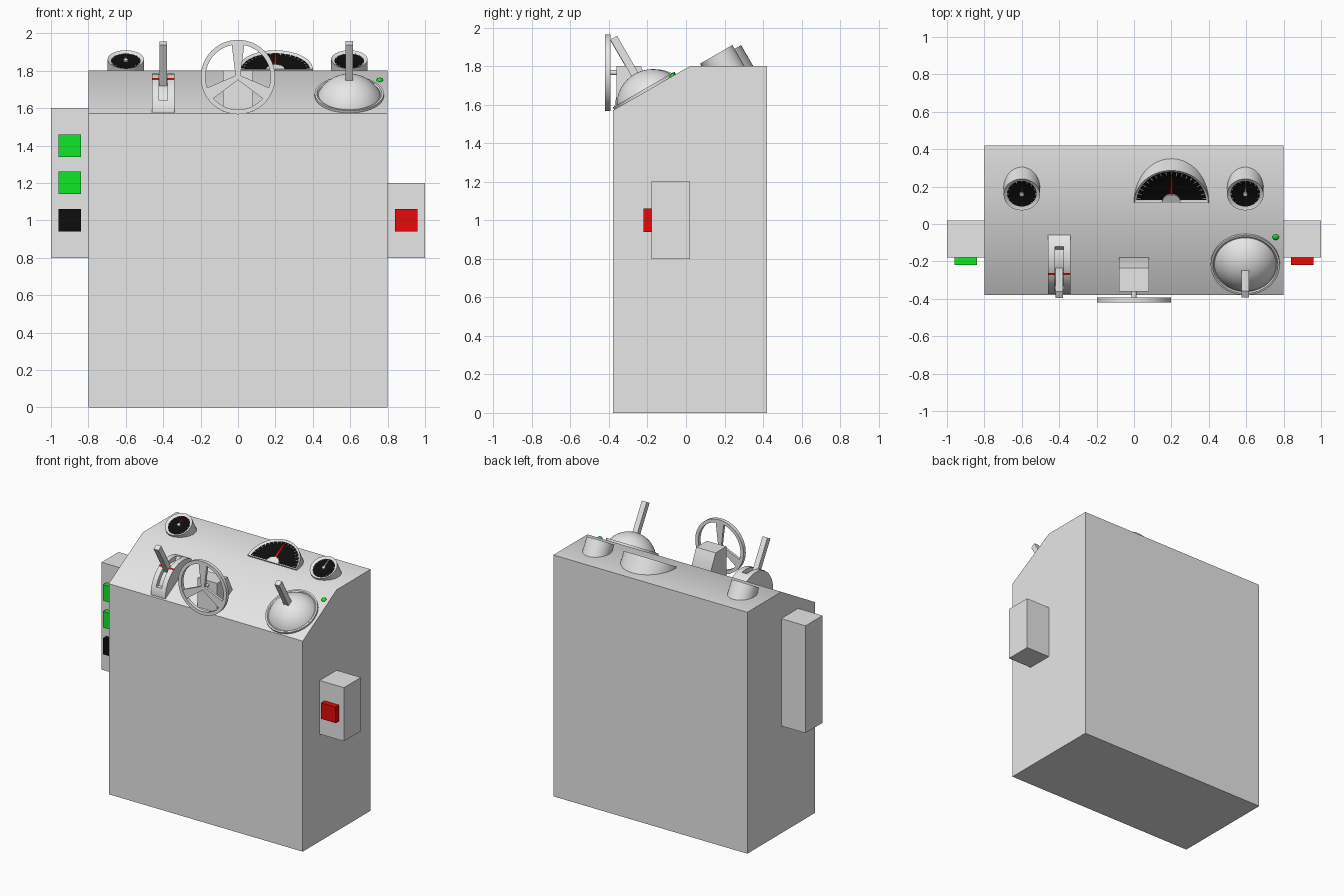
import bpy, bmesh, math
from mathutils import Matrix, Vector

if "Cube" in bpy.data.objects:
    bpy.data.objects.remove(bpy.data.objects["Cube"])


def material(name, rgb):
    m = bpy.data.materials.new(name)
    m.diffuse_color = (*rgb, 1)
    m.use_nodes = True
    m.node_tree.nodes["Principled BSDF"].inputs["Base Color"].default_value = m.diffuse_color
    return m


GREY = material("grey", (0.8, 0.8, 0.8))
BLACK = material("black", (0.004, 0.004, 0.004))
RED = material("red", (0.85, 0.003, 0.003))
GREEN = material("green", (0.005, 0.8, 0.02))

TILT = math.radians(30)
SIDE = Matrix(((0, 0, 1, 0), (1, 0, 0, 0), (0, 1, 0, 0), (0, 0, 0, 1)))  # profile in yz, depth in x
FRONT = Matrix.Rotation(math.pi / 2, 4, 'X')                             # profile in xz, depth to -y


def tilted(x, y, z):
    return Matrix.Translation((x, y, z)) @ Matrix.Rotation(TILT, 4, 'X')


def on_slope(x, y):
    return tilted(x, y, 1.57 + (y + 0.38) * math.tan(TILT))


def finish(name, bm, matrix, mats):
    bmesh.ops.recalc_face_normals(bm, faces=bm.faces)
    bm.transform(matrix)
    me = bpy.data.meshes.new(name)
    bm.to_mesh(me)
    bm.free()
    for m in mats:
        me.materials.append(m)
    for p in me.polygons:
        p.use_smooth = True
    me.set_sharp_from_angle(angle=math.radians(40))
    ob = bpy.data.objects.new(name, me)
    bpy.context.collection.objects.link(ob)
    return ob


def prism(name, pts, lo, hi, matrix=Matrix(), mat=GREY, inset=0, sink=0):
    """Extrude an outline in z; optionally sink an inset black panel in its top."""
    bm = bmesh.new()
    base = bm.faces.new([bm.verts.new((x, y, lo)) for x, y in pts])
    ext = bmesh.ops.extrude_face_region(bm, geom=[base], use_keep_orig=True)["geom"]
    top = [f for f in ext if isinstance(f, bmesh.types.BMFace)][0]
    bmesh.ops.translate(bm, verts=top.verts, vec=(0, 0, hi - lo))
    if inset:
        bmesh.ops.recalc_face_normals(bm, faces=bm.faces)
        bmesh.ops.inset_individual(bm, faces=[top], thickness=inset, use_even_offset=True)
        bmesh.ops.translate(bm, verts=top.verts, vec=(0, 0, -sink))
        top.material_index = 1
    return finish(name, bm, matrix, [mat, BLACK])


def lathe(name, pts, matrix, mat=GREY, steps=48):
    """Spin a radius/height outline about z."""
    bm = bmesh.new()
    vs = [bm.verts.new((r, 0, z)) for r, z in pts]
    es = [bm.edges.new(p) for p in zip(vs, vs[1:])]
    bmesh.ops.spin(bm, geom=vs + es, cent=(0, 0, 0), axis=(0, 0, 1),
                   angle=2 * math.pi, steps=steps)
    bmesh.ops.remove_doubles(bm, verts=bm.verts, dist=1e-5)
    return finish(name, bm, matrix, [mat])


def box(name, x0, x1, y0, y1, z0, z1, mat=GREY, matrix=Matrix()):
    return prism(name, [(x0, y0), (x1, y0), (x1, y1), (x0, y1)], z0, z1, matrix, mat)


def arc(r, a0, a1, n):
    return [(r * math.cos(a0 + (a1 - a0) * i / n), r * math.sin(a0 + (a1 - a0) * i / n))
            for i in range(n + 1)]


# Main cabinet with sloping control panel
prism("cabinet", [(-0.38, 0), (0.42, 0), (0.42, 1.8), (0.02, 1.8), (-0.38, 1.57)],
      -0.8, 0.8, SIDE)

# Side boxes and push buttons
box("left_box", -1, -0.8, -0.18, 0.02, 0.8, 1.6)
box("right_box", 0.8, 1, -0.18, 0.02, 0.8, 1.2)
for name, x, z, mat in (("upper_green_button", -0.9, 1.4, GREEN),
                        ("lower_green_button", -0.9, 1.2, GREEN),
                        ("black_button", -0.9, 1.0, BLACK),
                        ("red_button", 0.9, 1.0, RED)):
    box(name, x - 0.06, x + 0.06, -0.22, -0.17, z - 0.06, z + 0.06, mat)


# Dials: sunken black face, edge ticks, needle and hub
def dial(name, centre, outline, rim, r, a0, a1, ticks, needle_mat, hub_outline):
    m = tilted(*centre)
    prism(name + "_housing", outline, -0.15, 0, m, GREY, rim, 0.01)
    for i in range(ticks):
        a = a0 + (a1 - a0) * i / (ticks - 1)
        box(name + "_tick", r * 0.9, r, -0.0018, 0.0018, -0.011, -0.007, GREY,
            m @ Matrix.Rotation(a, 4, 'Z'))
    w = r * 0.045
    prism(name + "_needle", [(-w, 0.012), (w, 0.012), (w * 0.4, r * 0.92), (-w * 0.4, r * 0.92)],
          -0.008, -0.003, m, needle_mat)
    prism(name + "_hub", hub_outline, -0.011, 0.0, m)


full = math.tau
for name, x, mat in (("left_dial", -0.6, RED), ("right_dial", 0.595, GREY)):
    dial(name, (x, 0.157, 1.861), arc(0.097, 0, full, 48)[:-1], 0.018, 0.079,
         -math.pi / 4, math.pi * 1.25, 13, mat, arc(0.012, 0, full, 16)[:-1])
dial("half_dial", (0.2, 0.113, 1.809), arc(0.2, 0, math.pi, 40), 0.013, 0.185,
     0.12, math.pi - 0.12, 19, RED, arc(0.05, 0, math.pi, 20))

# Quadrant throttle: slotted arc housing, red mark and lever
R, D = 0.207, 0.102
HALF = math.acos(D / R)


def quadrant(r_slot, slot):
    pts = []
    for i in range(41):
        a = HALF - 2 * HALF * i / 40
        r = r_slot if abs(a) < slot else R
        pts.append((r * math.sin(a), r * math.cos(a) - D))
    return pts + [(-0.18, -0.02), (0.18, -0.02)]


throttle = on_slope(-0.4, -0.215)
for name, lo, hi, rs in (("quadrant_left_cheek", -0.06, -0.022, R),
                         ("quadrant_slot", -0.022, 0.022, R - 0.03),
                         ("quadrant_right_cheek", 0.022, 0.06, R)):
    prism(name, quadrant(rs, HALF * 0.68), lo, hi, throttle @ SIDE)
for x in (-0.041, 0.041):
    box("quadrant_mark", x - 0.0195, x + 0.0195, -0.006, 0.006, R - D - 0.004, R - D + 0.002,
        RED, throttle)
box("throttle_lever", -0.02, 0.02, -0.02, 0.02, 0.05, 0.325, GREY, throttle)

# Domed joystick with flange
stick = on_slope(0.595, -0.213)
lathe("joystick_flange", [(0, 0.008), (0.168, 0.008), (0.174, 0.014), (0.185, 0.014),
                          (0.185, -0.01), (0, -0.01)], stick)
cap = [(0.187 * math.sin(t), 0.187 * math.cos(t) - 0.08)
       for t in (i / 14 * math.acos(0.08 / 0.187) for i in range(15))]
lathe("joystick_dome", cap + [(0.169, 0), (0, 0)], stick)
box("joystick_lever", -0.02, 0.02, -0.02, 0.02, 0.09, 0.325, GREY, stick)

# Green indicator lamp
lamp = [(0.017 * math.cos(t), 0.013 * math.sin(t)) for t in (i / 6 * math.pi / 2 for i in range(7))]
lathe("indicator_lamp", lamp, on_slope(0.758, -0.07), GREEN, 20)

# Steering wheel on its pedestal
prism("wheel_pedestal", [(-0.36, 1.55), (-0.18, 1.65), (-0.18, 1.685), (-0.235, 1.8), (-0.36, 1.8)],
      -0.08, 0.08, SIDE)
wheel = Matrix.Translation((0, 0, 1.766)) @ FRONT
lathe("wheel_shaft", [(0, 0.35), (0.013, 0.35), (0.013, 0.4), (0, 0.4)], wheel, GREY, 20)
lathe("wheel_rim", [(0.174, 0.393), (0.199, 0.393), (0.199, 0.42), (0.174, 0.42),
                    (0.174, 0.393)], wheel, GREY, 64)
for k in range(3):
    prism("wheel_spoke", [(-0.012, -0.005), (0.012, -0.005), (0.034, 0.178), (-0.034, 0.178)],
          0.397, 0.416, wheel @ Matrix.Rotation(k * full / 3, 4, 'Z'))
